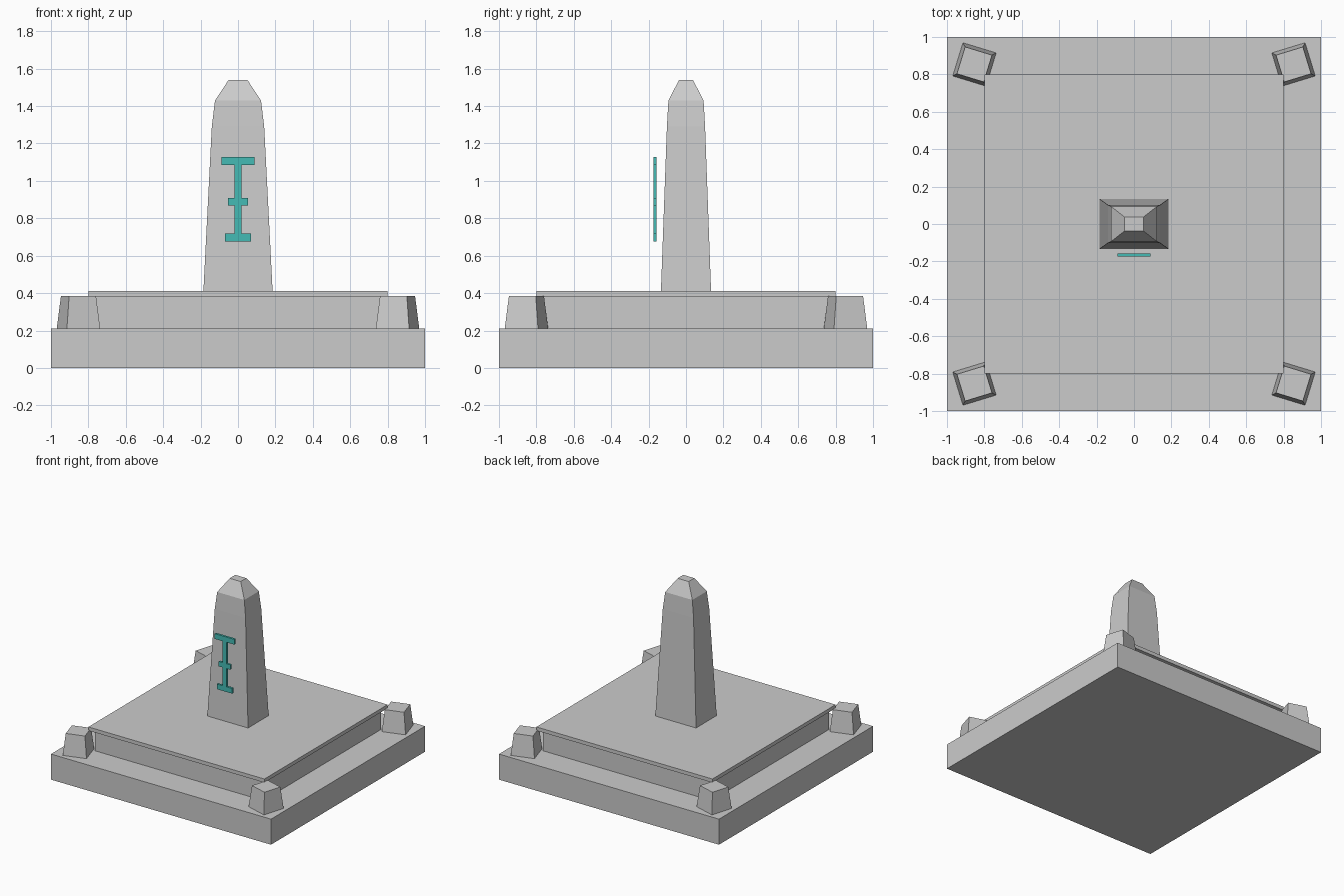
import bpy, bmesh, math

if "Cube" in bpy.data.objects:
    bpy.data.objects.remove(bpy.data.objects["Cube"])


def make_object(name, bm):
    bmesh.ops.recalc_face_normals(bm, faces=bm.faces)
    mesh = bpy.data.meshes.new(name)
    bm.to_mesh(mesh)
    bm.free()
    obj = bpy.data.objects.new(name, mesh)
    bpy.context.collection.objects.link(obj)
    return obj


def loft(name, sections):
    """Stack of rectangles (half x, half y, z), joined and capped."""
    bm = bmesh.new()
    rings = [[bm.verts.new((sx * hx, sy * hy, z))
              for sx, sy in ((-1, -1), (1, -1), (1, 1), (-1, 1))]
             for hx, hy, z in sections]
    for a, b in zip(rings, rings[1:]):
        for i in range(4):
            j = (i + 1) % 4
            bm.faces.new((a[i], a[j], b[j], b[i]))
    bm.faces.new(rings[0][::-1])
    bm.faces.new(rings[-1])
    return make_object(name, bm)


# Stepped base: plinth, recessed riser and overhanging slab
loft("plinth", [(1, 1, 0), (1, 1, 0.21)])
loft("riser", [(0.765, 0.765, 0.21), (0.765, 0.765, 0.38)])
loft("platform_slab", [(0.8, 0.8, 0.38), (0.8, 0.8, 0.41)])

# Tapered pillar with a blunt pyramid tip
loft("obelisk", [(0.185, 0.134, 0.41), (0.14, 0.102, 1.29),
                 (0.123, 0.094, 1.43), (0.05, 0.037, 1.54)])

# Corner blocks, turned and mirrored across both axes
for sx, side in ((-1, "left"), (1, "right")):
    for sy, end in ((-1, "front"), (1, "back")):
        block = loft(f"corner_block_{end}_{side}",
                     [(0.093, 0.093, 0.21), (0.075, 0.075, 0.385)])
        block.location = (sx * 0.853, sy * 0.853, 0)
        block.rotation_euler.z = sx * sy * math.radians(17)

# Flat barred ornament hovering in front of the pillar: half outline, mirrored
half = [(0.07, 0.677), (0.07, 0.719), (0.019, 0.719), (0.019, 0.869),
        (0.053, 0.869), (0.053, 0.909), (0.019, 0.909), (0.019, 1.085),
        (0.089, 1.085), (0.089, 1.128)]
outline = half + [(-x, z) for x, z in reversed(half)]
bm = bmesh.new()
face = bm.faces.new([bm.verts.new((x, -0.175, z)) for x, z in outline])
extruded = bmesh.ops.extrude_face_region(bm, geom=[face], use_keep_orig=True)
bmesh.ops.translate(bm, vec=(0, 0.018, 0),
                    verts=[v for v in extruded["geom"] if isinstance(v, bmesh.types.BMVert)])
ornament = make_object("front_ornament", bm)
teal = bpy.data.materials.new("teal")
teal.diffuse_color = (0.06, 0.5, 0.46, 1)
teal.use_nodes = True
teal.node_tree.nodes["Principled BSDF"].inputs["Base Color"].default_value = teal.diffuse_color
ornament.data.materials.append(teal)
